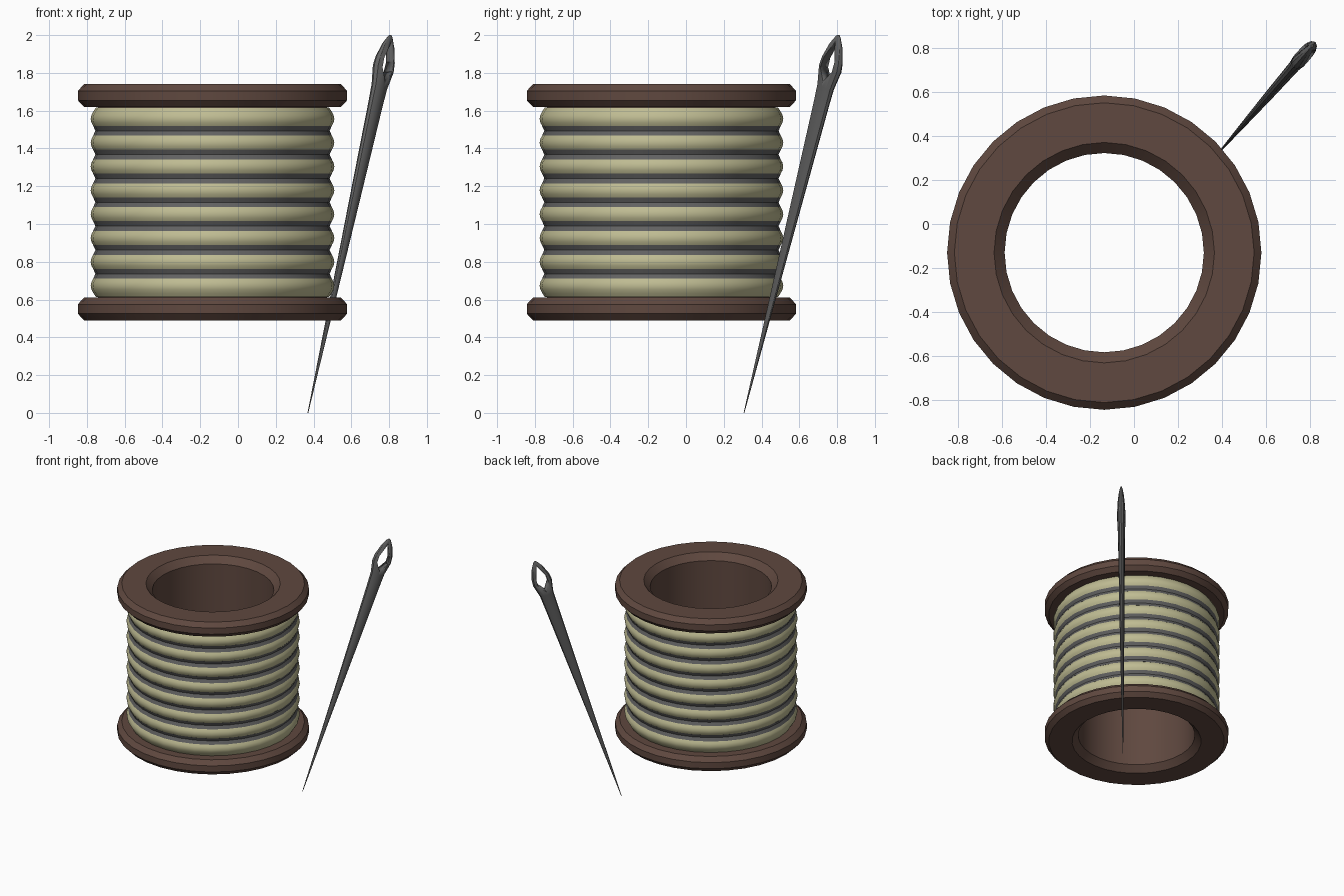
import bpy, bmesh, math
from mathutils import Vector

if "Cube" in bpy.data.objects:
    bpy.data.objects.remove(bpy.data.objects["Cube"])

CX, CY = -0.135, -0.13          # spool axis


def material(name, rgb):
    m = bpy.data.materials.new(name)
    m.diffuse_color = (*rgb, 1)
    m.use_nodes = True
    m.node_tree.nodes["Principled BSDF"].inputs["Base Color"].default_value = m.diffuse_color
    return m


def finish(bm, name, mat, angle=30):
    bmesh.ops.recalc_face_normals(bm, faces=bm.faces)
    me = bpy.data.meshes.new(name)
    bm.to_mesh(me)
    bm.free()
    ob = bpy.data.objects.new(name, me)
    bpy.context.collection.objects.link(ob)
    me.materials.append(mat)
    bpy.ops.object.select_all(action='DESELECT')
    ob.select_set(True)
    bpy.context.view_layer.objects.active = ob
    bpy.ops.object.shade_smooth_by_angle(angle=math.radians(angle))
    return ob


def loft(bm, rings, closed):
    """Skin consecutive rings of points; closed joins the last to the first."""
    vs = [[bm.verts.new(p) for p in r] for r in rings]
    n = len(vs[0])
    pairs = list(zip(vs, vs[1:])) + ([(vs[-1], vs[0])] if closed else [])
    for a, b in pairs:
        for i in range(n):
            j = (i + 1) % n
            bm.faces.new((a[i], a[j], b[j], b[i]))
    if not closed:
        bm.faces.new(vs[0])
        bm.faces.new(vs[-1])


def lathe(name, profiles, mat, seg=32):
    bm = bmesh.new()
    for prof in profiles:
        loft(bm, [[(CX + r * math.cos(math.tau * i / seg),
                    CY + r * math.sin(math.tau * i / seg), z)
                   for i in range(seg)] for r, z in prof], True)
    return finish(bm, name, mat)


brown = material("wood_brown", (0.115, 0.065, 0.05))
cream = material("thread_cream", (0.52, 0.50, 0.29))
steel = material("steel_grey", (0.12, 0.12, 0.12))

# Hollow wooden spool with two chamfered flanges, mirrored about mid height
MID = 1.115
half = [(0.605, 0.505), (0.68, 0.505), (0.713, 0.54), (0.713, 0.59),
        (0.68, 0.625), (0.5, 0.625), (0.452, 0.575)]
lathe("spool", [[(r, MID + h) for r, h in half] +
                [(r, MID - h) for r, h in reversed(half)]], brown)

# Stacked rounded windings with recessed grey bands between them
PITCH = 0.1262
first = MID - 3.5 * PITCH
bulge = [(0.6, -0.06), (0.617, -0.06), (0.629, -0.042), (0.641, -0.02), (0.645, 0),
         (0.641, 0.02), (0.629, 0.042), (0.617, 0.06), (0.6, 0.06)]
band = [(0.6, -0.026), (0.632, -0.026), (0.62, 0), (0.632, 0.026), (0.6, 0.026)]
lathe("thread_windings", [[(r, first + i * PITCH + z) for r, z in bulge]
                          for i in range(8)], cream)
lathe("thread_bands", [[(r, first + (i + 0.5) * PITCH + z) for r, z in band]
                       for i in range(7)], steel)

# Needle: flattened sections along a leaning axis (distance, half width, half thickness)
tip, top = Vector((0.37, 0.307, 0)), Vector((0.808, 0.808, 2.0))
axis = (top - tip).normalized()
thin = axis.cross(Vector((0, 0, 1))).normalized()
wide = thin.cross(axis)
L = (top - tip).length
sections = [(0, 0.002, 0.002), (0.6, 0.018, 0.012), (1.2, 0.035, 0.021),
            (1.72, 0.05, 0.027), (1.82, 0.054, 0.031), (1.92, 0.075, 0.038),
            (1.97, 0.07, 0.034), (2.05, 0.044, 0.02), (L - 0.01, 0.016, 0.009),
            (L, 0.006, 0.005)]
bm = bmesh.new()
loft(bm, [[tip + axis * s + wide * a * math.cos(math.tau * k / 12)
           + thin * t * math.sin(math.tau * k / 12) for k in range(12)]
          for s, a, t in sections], False)
needle = finish(bm, "needle", steel)

# Eye cutter: a pointed hexagon pushed through the head
eye = [(1.85, 0), (1.915, 0.042), (1.97, 0.04), (2.07, 0), (1.97, -0.04), (1.915, -0.042)]
bm = bmesh.new()
loft(bm, [[tip + axis * s + wide * a + thin * d for s, a in eye]
          for d in (-0.1, 0.1)], False)
cutter = finish(bm, "eye_cutter", steel)
cutter.hide_render = True
cutter.hide_set(True)
mod = needle.modifiers.new("eye", 'BOOLEAN')
mod.operation = 'DIFFERENCE'
mod.solver = 'EXACT'
mod.object = cutter
bpy.context.view_layer.objects.active = needle
bpy.ops.object.modifier_apply(modifier=mod.name)
bpy.data.objects.remove(cutter)
